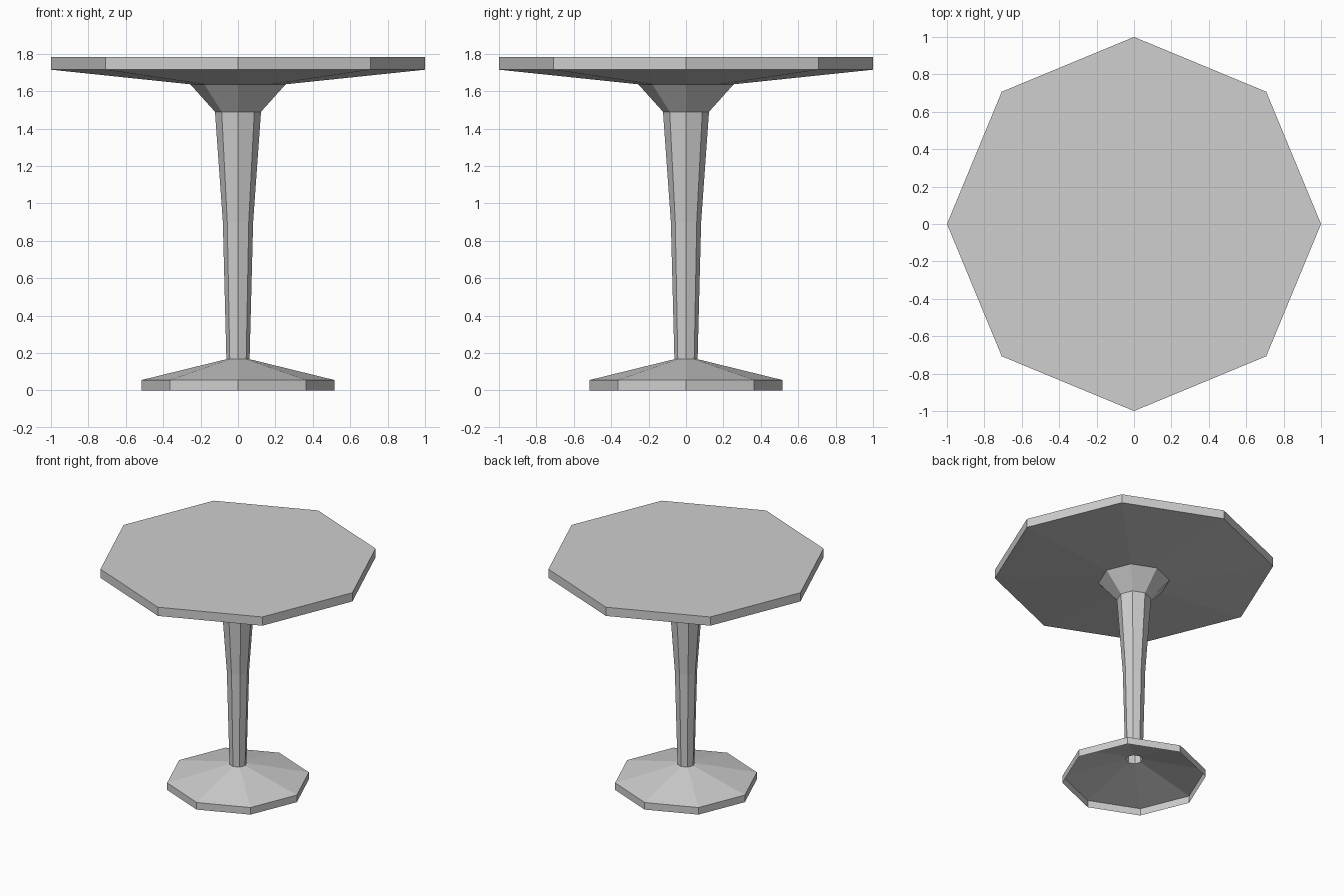
import bpy
import bmesh
from math import cos, sin, pi

SIDES = 8

cube = bpy.data.objects.get("Cube")
if cube:
    bpy.data.objects.remove(cube, do_unlink=True)

# Single plain grey finish
grey = bpy.data.materials.new("plain grey")
grey.use_nodes = True
colour = (0.62, 0.62, 0.62, 1.0)
grey.diffuse_color = colour
grey.node_tree.nodes["Principled BSDF"].inputs["Base Color"].default_value = colour


def lathe(name, profile, cap_top=False):
    """Revolve (radius, height) points, listed bottom to top, into a flat-sided shell."""
    bm = bmesh.new()
    rings = []
    for radius, z in profile:
        rings.append([bm.verts.new((radius * cos(2 * pi * i / SIDES),
                                    radius * sin(2 * pi * i / SIDES), z))
                      for i in range(SIDES)])
    for low, high in zip(rings, rings[1:]):
        for i in range(SIDES):
            j = (i + 1) % SIDES
            bm.faces.new((low[i], low[j], high[j], high[i]))
    if cap_top:
        bm.faces.new(rings[-1])
    mesh = bpy.data.meshes.new(name)
    bm.to_mesh(mesh)
    bm.free()
    mesh.materials.append(grey)
    obj = bpy.data.objects.new(name, mesh)
    bpy.context.collection.objects.link(obj)
    return obj


# Rings where neighbouring parts meet
foot_joint = (0.062, 0.167)
neck_joint = (0.123, 1.49)
top_joint = (0.255, 1.637)

# Hollow foot, open underneath
lathe("foot", [(0.515, 0.0), (0.515, 0.056), foot_joint])

# Hollow column, widening upward
lathe("column", [foot_joint, (0.081, 0.9), neck_joint])

# Flared collar under the top
lathe("collar", [neck_joint, top_joint])

# Table top with sloped underside and closed upper face
lathe("table_top", [top_joint, (1.0, 1.715), (1.0, 1.784)], cap_top=True)
